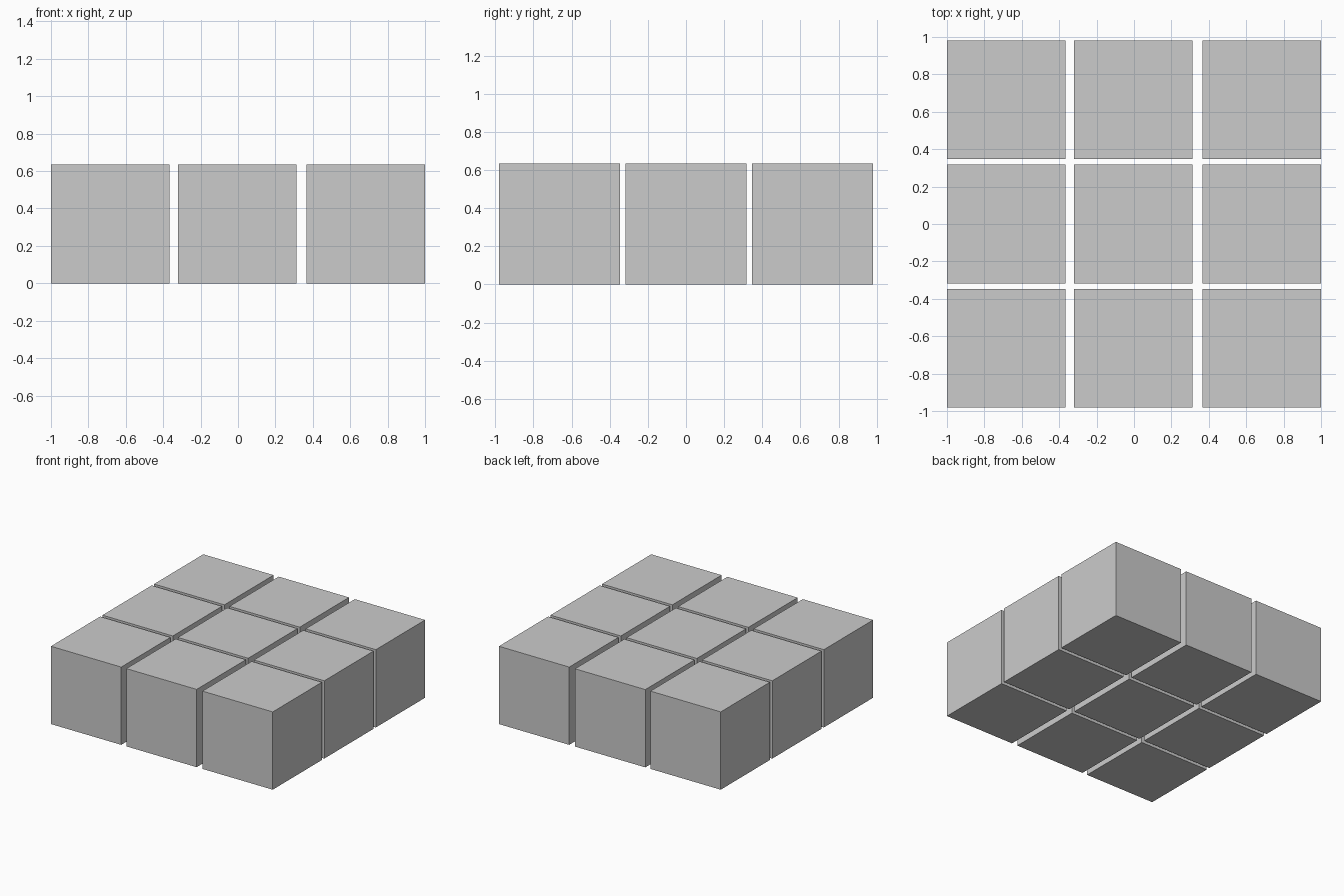
import bpy

if "Cube" in bpy.data.objects:
    bpy.data.objects.remove(bpy.data.objects["Cube"])

SIZE = 0.634                      # cube edge
X_CENTRES = (-0.683, -0.003, 0.683)
Y_CENTRES = (-0.664, 0.0, 0.664)

# 3 x 3 grid of equal cubes, slightly wider gaps along x
for row, y in zip(("front", "middle", "back"), Y_CENTRES):
    for column, x in zip(("left", "centre", "right"), X_CENTRES):
        bpy.ops.mesh.primitive_cube_add(size=SIZE, location=(x, y, SIZE / 2))
        bpy.context.object.name = f"cube_{row}_{column}"
